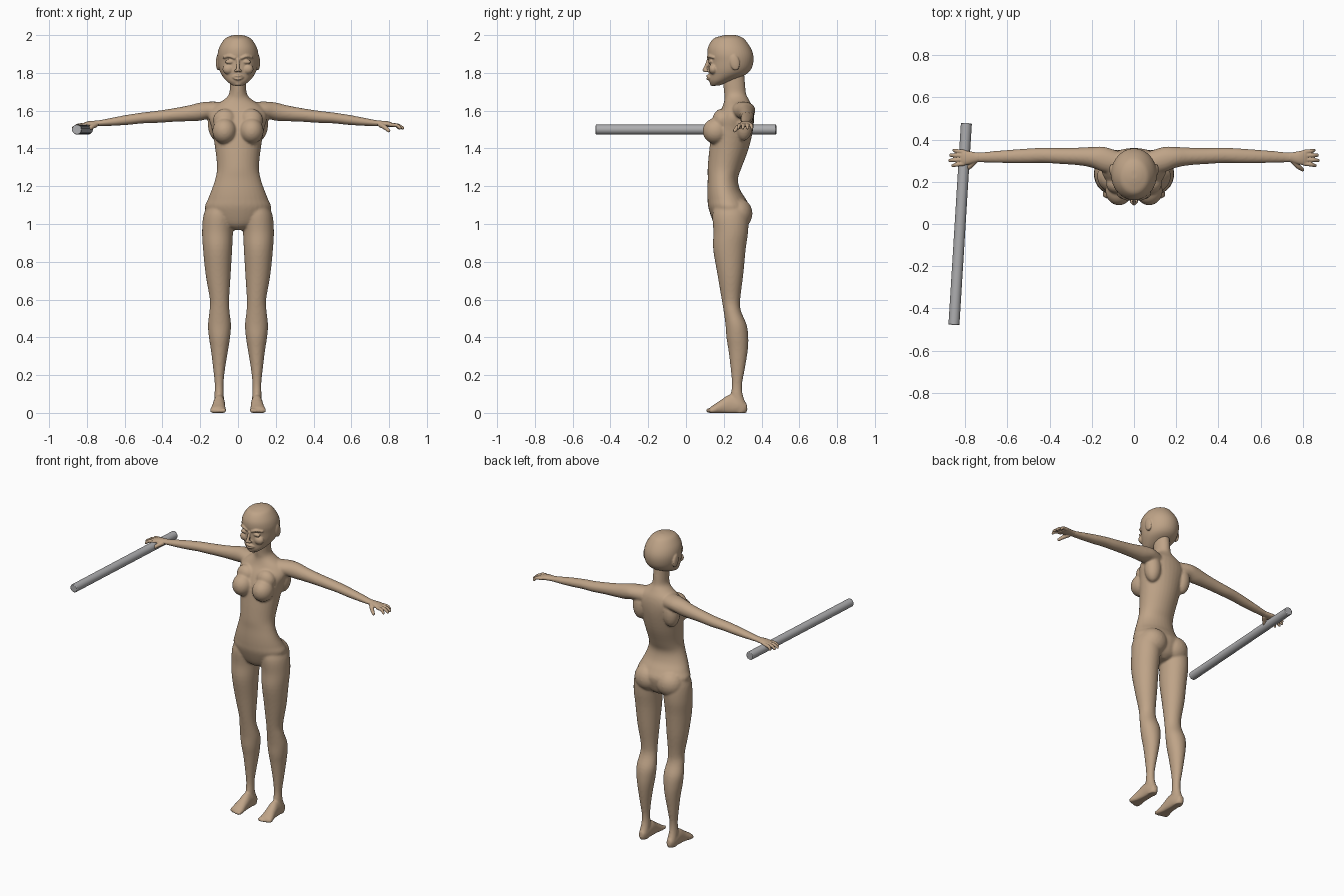
import bpy, bmesh, math
from mathutils import Vector, Matrix


def material(name, rgb):
    m = bpy.data.materials.new(name)
    m.diffuse_color = (*rgb, 1)
    return m


SKIN = material("skin", (0.52, 0.37, 0.245))
METAL = material("grey_metal", (0.42, 0.42, 0.43))


def spline(pts, n=4):
    """Smooth list of tuples passing through all the given ones."""
    out = []
    for i in range(len(pts) - 1):
        a, b, c, d = pts[max(i - 1, 0)], pts[i], pts[i + 1], pts[min(i + 2, len(pts) - 1)]
        for k in range(n):
            t = k / n
            out.append(tuple(0.5 * (2 * q + (r - p) * t + (2 * p - 5 * q + 4 * r - s) * t * t
                                    + (3 * q - p - 3 * r + s) * t ** 3)
                             for p, q, r, s in zip(a, b, c, d)))
    return out + [tuple(pts[-1])]


def loft(bm, stations, axis, sides=32):
    """Closed tube of ellipses: (position, centre1, centre2, radius1, radius2)."""
    rings = []
    for t, c1, c2, r1, r2 in spline(stations):
        ring = []
        for k in range(sides):
            a = 2 * math.pi * k / sides
            co = [c1 + r1 * math.cos(a), c2 + r2 * math.sin(a)]
            co.insert("xyz".index(axis), t)
            co[2] = max(co[2], 0.0)
            ring.append(bm.verts.new(co))
        rings.append(ring)
    for r, s in zip(rings, rings[1:]):
        for k in range(sides):
            j = (k + 1) % sides
            bm.faces.new((r[k], r[j], s[j], s[k]))
    bm.faces.new(rings[0])
    bm.faces.new(rings[-1])


def blob(bm, centre, radii, tilt=0):
    mat = (Matrix.Translation(centre) @ Matrix.Rotation(tilt, 4, 'X')
           @ Matrix.Diagonal((*radii, 1)))
    bmesh.ops.create_icosphere(bm, subdivisions=3, radius=1, matrix=mat)


def chain(bm, pts, n=6):
    """Row of overlapping balls (x, y, z, radius) for fingers, toes, lips."""
    for x, y, z, r in spline(pts, n):
        blob(bm, (x, y, max(z, r)), (r, r, r))


def mirror_all(bm):
    geom = bm.verts[:] + bm.edges[:] + bm.faces[:]
    new = bmesh.ops.duplicate(bm, geom=geom)["geom"]
    for v in new:
        if isinstance(v, bmesh.types.BMVert):
            v.co.x = -v.co.x


def finish(bm, name, voxel, smooth):
    """Fuse the overlapping pieces into one smooth skin."""
    bmesh.ops.recalc_face_normals(bm, faces=bm.faces)
    me = bpy.data.meshes.new(name)
    bm.to_mesh(me)
    bm.free()
    me.materials.append(SKIN)
    ob = bpy.data.objects.new(name, me)
    bpy.context.collection.objects.link(ob)
    rm = ob.modifiers.new("fuse", 'REMESH')
    rm.mode = 'VOXEL'
    rm.voxel_size = voxel
    rm.use_smooth_shade = True
    sm = ob.modifiers.new("soften", 'SMOOTH')
    sm.factor = 0.5
    sm.iterations = smooth
    return ob


# ---- body: paired parts first, then mirrored ----
bm = bmesh.new()
# legs
loft(bm, [(1.12, .085, .235, .065, .08), (1.05, .1, .235, .082, .095), (.96, .108, .237, .082, .092),
          (.865, .108, .23, .077, .086), (.73, .105, .235, .066, .068), (.60, .098, .238, .051, .049),
          (.54, .098, .245, .053, .046), (.467, .098, .265, .061, .056), (.40, .098, .272, .056, .058),
          (.33, .098, .276, .045, .051), (.23, .1, .274, .031, .037), (.15, .1, .27, .023, .027),
          (.09, .1, .27, .025, .032), (.03, .1, .286, .028, .039), (0, .1, .286, .024, .034)], 'z')
# feet
loft(bm, [(.322, .1, .03, .018, .02), (.28, .1, .035, .03, .045), (.23, .1, .04, .032, .056),
          (.19, .102, .03, .035, .042), (.155, .105, .018, .041, .03), (.13, .106, .012, .042, .02),
          (.124, .106, .01, .036, .014)], 'y')
# toes
for i in range(5):
    x, r = .075 + .0165 * i, (.013, .010, .0095, .009, .0085)[i]
    tip = .119 + (0, -.002, .003, .008, .015)[i]
    chain(bm, [(x, .145, .012, r), (x, tip, .01, r)], 4)
# arms
loft(bm, [(.06, .285, 1.595, .055, .05), (.14, .305, 1.603, .06, .045), (.20, .316, 1.595, .049, .048),
          (.26, .32, 1.586, .042, .042), (.34, .322, 1.577, .038, .036), (.43, .325, 1.567, .036, .032),
          (.50, .323, 1.562, .035, .029), (.58, .32, 1.552, .032, .027), (.66, .318, 1.542, .028, .022),
          (.72, .316, 1.535, .024, .017), (.755, .315, 1.532, .023, .015)], 'x')
# breasts, buttocks, side of the back below the arm
blob(bm, (.072, .158, 1.492), (.064, .07, .069))
blob(bm, (.07, .19, 1.55), (.062, .05, .06))
blob(bm, (.078, .272, 1.055), (.088, .08, .085))
blob(bm, (.11, .305, 1.53), (.05, .05, .09))
mirror_all(bm)
# torso and neck
loft(bm, [(.968, 0, .235, .03, .05), (1.0, 0, .235, .12, .085), (1.08, 0, .23, .174, .11),
          (1.13, 0, .216, .16, .102), (1.18, 0, .2, .14, .087), (1.24, 0, .195, .12, .08),
          (1.30, 0, .205, .111, .09), (1.40, 0, .228, .121, .104), (1.50, 0, .247, .138, .108),
          (1.57, 0, .262, .155, .098), (1.62, 0, .272, .13, .08), (1.66, 0, .268, .072, .064),
          (1.69, 0, .26, .047, .058), (1.74, 0, .255, .043, .058), (1.80, 0, .25, .043, .058)], 'z')
finish(bm, "body", .0065, 6)

# ---- head ----
bm = bmesh.new()
# ears
blob(bm, (.106, .258, 1.855), (.011, .026, .043), .2)
# eyes, brows, cheeks, nostrils
blob(bm, (.046, .128, 1.858), (.023, .011, .011))
chain(bm, [(.018, .117, 1.878, .007), (.045, .122, 1.888, .008), (.075, .145, 1.882, .007)])
blob(bm, (.05, .145, 1.82), (.032, .025, .028))
blob(bm, (.011, .107, 1.811), (.009, .012, .008))
# lips
chain(bm, [(0, .113, 1.784, .007), (.012, .115, 1.784, .006), (.027, .125, 1.777, .004)])
chain(bm, [(0, .115, 1.768, .007), (.012, .117, 1.769, .006), (.027, .126, 1.776, .004)])
mirror_all(bm)
# nose and chin
chain(bm, [(0, .118, 1.87, .008), (0, .108, 1.84, .009), (0, .097, 1.815, .01)])
blob(bm, (0, .142, 1.745), (.022, .016, .016))
# skull
loft(bm, [(2.001, 0, .235, .015, .02), (1.995, 0, .232, .042, .048), (1.98, 0, .226, .07, .082),
          (1.94, 0, .228, .097, .11), (1.90, 0, .234, .108, .121), (1.86, 0, .238, .107, .119),
          (1.82, 0, .232, .1, .113), (1.79, 0, .218, .087, .097), (1.76, 0, .186, .064, .064),
          (1.742, 0, .165, .042, .036), (1.732, 0, .155, .025, .02)], 'z', 48)
finish(bm, "head", .004, 4)

# ---- hands ----
bm = bmesh.new()
# palm
loft(bm, [(.735, .316, 1.534, .022, .016), (.755, .315, 1.532, .025, .015), (.785, .314, 1.53, .032, .015),
          (.81, .314, 1.526, .036, .013), (.822, .314, 1.524, .033, .009)], 'x')
# fingers, front to back
for y, tip, end in ((.286, .866, .276), (.305, .88, .301), (.324, .876, .326), (.342, .86, .349)):
    mid = (.812 + tip) / 2 + .002
    chain(bm, [(.808, y, 1.525, .0105), (mid, (y + end) / 2, 1.522, .0095), (tip - .008, end, 1.508, .008)], 7)
# thumb
chain(bm, [(.755, .298, 1.525, .014), (.778, .273, 1.511, .012), (.798, .258, 1.494, .009)], 7)
hands = finish(bm, "hands", .003, 3)
hands.modifiers.new("pair", 'MIRROR').use_mirror_merge = False

# ---- staff held in one hand ----
a, b = Vector((-.794, .478, 1.5)), Vector((-.853, -.478, 1.5))
bpy.ops.mesh.primitive_cylinder_add(vertices=20, radius=.026, depth=(a - b).length, location=(a + b) / 2,
                                    rotation=(a - b).to_track_quat('Z', 'Y').to_euler())
staff = bpy.context.object
staff.name = "staff"
staff.data.materials.append(METAL)
bev = staff.modifiers.new("rounded_ends", 'BEVEL')
bev.width = .004
bev.segments = 2
bpy.ops.object.shade_smooth_by_angle()
